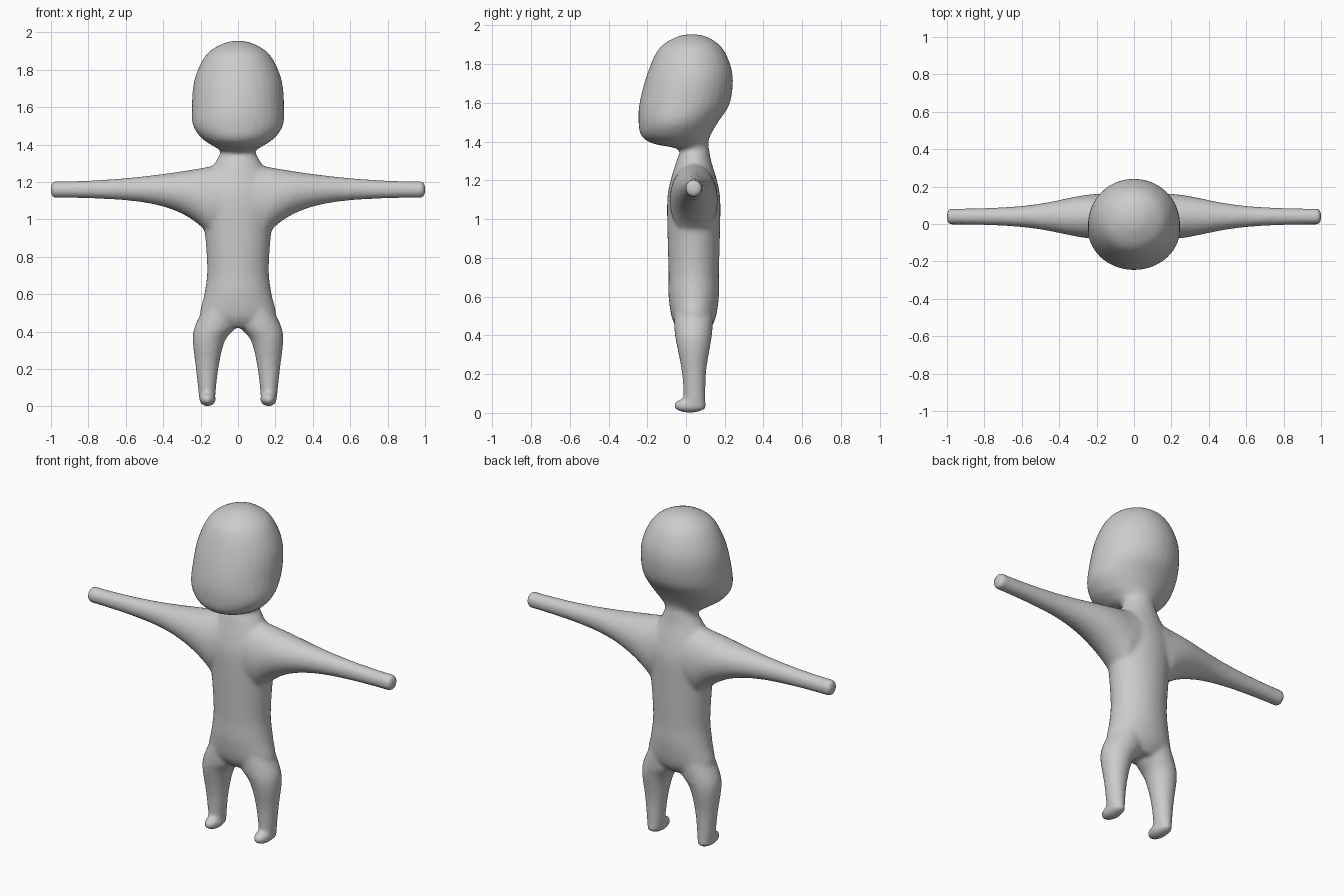
import bpy, bmesh, math
from mathutils import Vector, Matrix

cube = bpy.data.objects.get("Cube")
if cube:
    bpy.data.objects.remove(cube, do_unlink=True)

SIDES, STEPS = 32, 5
CENTRE = 0.04  # depth of the spine and arms

grey = bpy.data.materials.new("clay grey")
grey.use_nodes = True
colour = (0.6, 0.6, 0.6, 1)
grey.diffuse_color = colour
grey.node_tree.nodes["Principled BSDF"].inputs["Base Color"].default_value = colour


def spline(rows):
    """Run a smooth curve through the section rows."""
    rows = [Vector(row) for row in rows]
    padded = [rows[0], *rows, rows[-1]]
    curve = []
    for before, start, end, after in zip(padded, padded[1:], padded[2:], padded[3:]):
        leave, arrive = (end - before) / 2, (after - start) / 2
        for step in range(STEPS):
            t = step / STEPS
            ease = t * t * (3 - 2 * t)
            curve.append(start.lerp(end, ease) + leave * t * (1 - t) ** 2
                         - arrive * t * t * (1 - t))
    return curve + [rows[-1]]


def loft(bm, sections, place):
    """Skin oval sections; each gives a position, then its low and high edges across and in depth."""
    rings = []
    for position, low, high, front, back in sections:
        ring = []
        for side in range(SIDES):
            angle = math.tau * side / SIDES
            across = (low + high) / 2 + (high - low) / 2 * math.cos(angle)
            depth = (front + back) / 2 + (back - front) / 2 * math.sin(angle)
            ring.append(bm.verts.new(place(position, across, depth)))
        rings.append(ring)
    for lower, upper in zip(rings, rings[1:]):
        for side in range(SIDES):
            following = (side + 1) % SIDES
            bm.faces.new((lower[side], lower[following], upper[following], upper[side]))
    bm.faces.new(rings[0])
    bm.faces.new(rings[-1])


def arm_section(x, scale=1):
    """The arm flares smoothly from the wrist into the shoulder."""
    top = 1.203 + 0.11 * (1 - x) ** 2
    bottom = 1.117 - 0.48 * math.exp(-5.7 * max(x, 0.15))
    radius = 0.039 + 0.086 / (1 + (x / 0.43) ** 4)
    middle, half = (top + bottom) / 2, (top - bottom) / 2 * scale
    radius *= scale
    return x, middle - half, middle + half, CENTRE - radius, CENTRE + radius


# Torso and neck: height, half width, half depth
torso = [
    (0.42, 0.1, 0.07), (0.48, 0.2, 0.11), (0.6, 0.18, 0.13), (0.72, 0.165, 0.13),
    (0.9, 0.175, 0.135), (1.1, 0.2, 0.137), (1.2, 0.18, 0.12), (1.3, 0.125, 0.09),
    (1.36, 0.095, 0.08),
]
# Head: height, half width, front, back
head = [
    (1.39, 0.13, -0.17, 0.115), (1.43, 0.19, -0.23, 0.125), (1.5, 0.24, -0.245, 0.165),
    (1.6, 0.247, -0.24, 0.227), (1.75, 0.232, -0.2, 0.24), (1.88, 0.17, -0.14, 0.19),
    (1.94, 0.08, -0.05, 0.11), (1.955, 0.01, 0.02, 0.04),
]
# Leg: height, inner, outer, front, back
leg = [
    (0.02, 0.125, 0.205, -0.01, 0.1), (0.2, 0.105, 0.225, -0.02, 0.103),
    (0.35, 0.07, 0.242, -0.048, 0.126), (0.43, 0.01, 0.23, -0.06, 0.137),
    (0.55, 0, 0.17, -0.06, 0.14),
]

bm = bmesh.new()
trunk = [(z, -w, w, CENTRE - d, CENTRE + d) for z, w, d in torso]
trunk += [(z, -w, w, front, back) for z, w, front, back in head]
loft(bm, spline(trunk), lambda z, x, y: (x, y, z))

for side in (1, -1):
    # Arm with a rounded hand end
    reach = [arm_section(step / 40) for step in range(39)]
    reach += [arm_section(0.985, 1.05), arm_section(1, 0.7)]
    loft(bm, reach, lambda x, z, y: (x * side, y, z))
    # Leg and the small foot under it
    loft(bm, spline(leg), lambda z, x, y: (x * side, y, z))
    foot = Matrix.Translation((0.163 * side, 0.02, 0.038)) @ Matrix.Diagonal((0.044, 0.085, 0.038, 1))
    bmesh.ops.create_uvsphere(bm, u_segments=SIDES, v_segments=SIDES // 2, radius=1, matrix=foot)

bmesh.ops.recalc_face_normals(bm, faces=bm.faces)
mesh = bpy.data.meshes.new("body")
bm.to_mesh(mesh)
bm.free()
mesh.materials.append(grey)
body = bpy.data.objects.new("body", mesh)
bpy.context.collection.objects.link(body)

# Fuse the parts into one skin and soften the joins
fuse = body.modifiers.new("fuse", 'REMESH')
fuse.mode = 'VOXEL'
fuse.voxel_size = 0.011
fuse.use_smooth_shade = True
soften = body.modifiers.new("soften", 'SMOOTH')
soften.factor = 0.5
soften.iterations = 8
